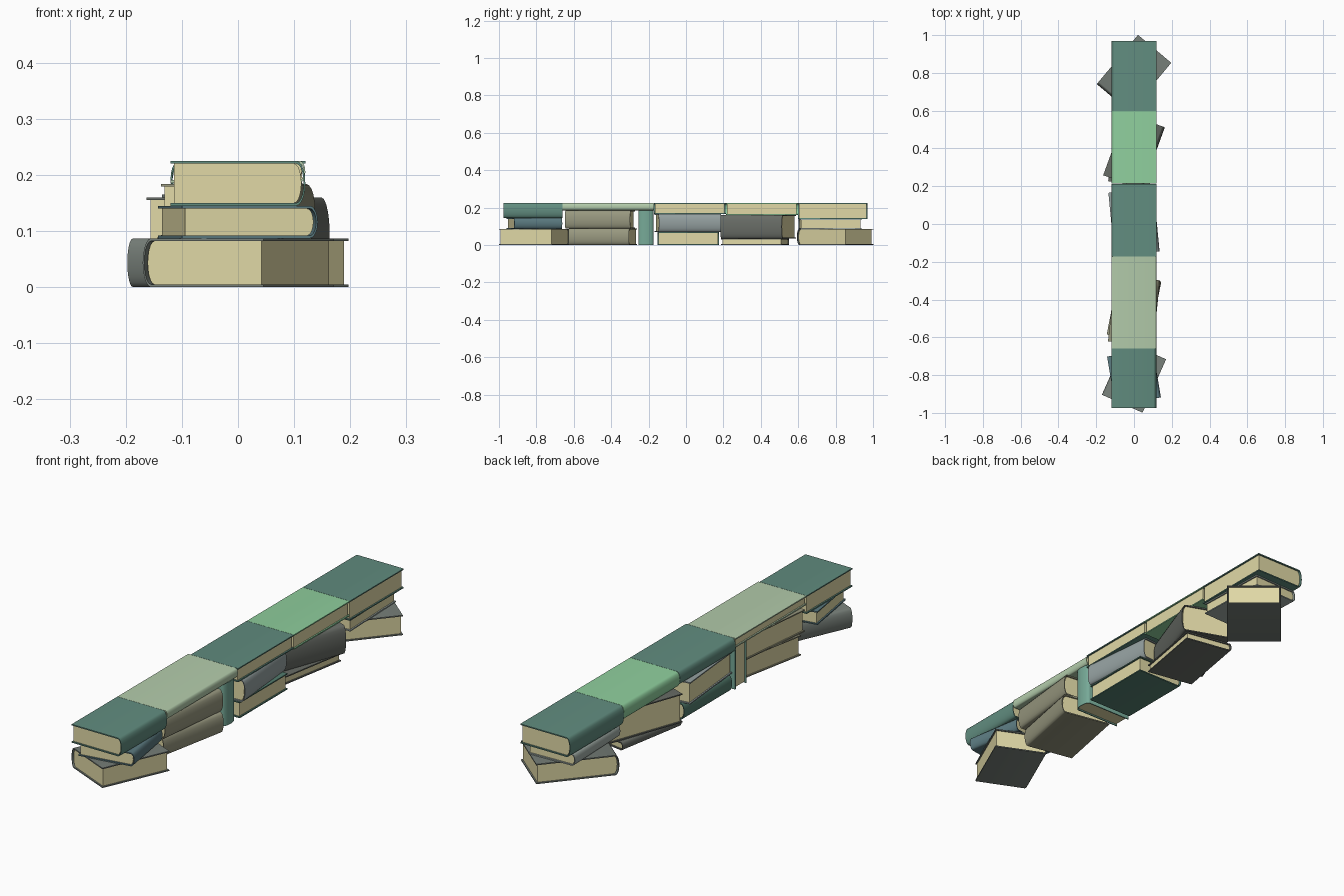
import bpy, bmesh, math

if "Cube" in bpy.data.objects:
    bpy.data.objects.remove(bpy.data.objects["Cube"])

T = 0.005      # cover board thickness
INSET = 0.006  # pages set back from the cover edge
ARC = 10       # segments in a rounded spine


def material(name, rgb):
    m = bpy.data.materials.new(name)
    m.diffuse_color = [(c / 255) ** 2.2 for c in rgb] + [1]
    m.use_nodes = True
    m.node_tree.nodes["Principled BSDF"].inputs["Base Color"].default_value = m.diffuse_color
    return m


MATS = {n: material(n, c) for n, c in {
    "paper": (224, 216, 165), "teal": (97, 139, 126), "sage": (178, 203, 170),
    "green": (142, 206, 156), "slate": (92, 122, 128), "olive": (150, 150, 126),
    "blue_grey": (148, 160, 160), "grey": (118, 126, 120), "dark_grey": (104, 108, 102),
    "sea_green": (118, 168, 150), "deep_green": (84, 124, 110), "pale_grey": (160, 172, 166)}.items()}


def arc(x0, bulge, half):
    """Spine curve from bottom to top, bulging outward in x."""
    pts = []
    for i in range(ARC + 1):
        a = -math.pi / 2 + math.pi * i / ARC
        u = math.sin(a)
        pts.append((x0 + bulge * math.cos(a), half * u))
    return pts


def prism(name, profile, length, side, mat):
    """Extrude an x-z profile along y; side=-1 mirrors it in x."""
    bm = bmesh.new()
    f = bm.faces.new([bm.verts.new((x * side, -length / 2, z)) for x, z in profile])
    r = bmesh.ops.extrude_face_region(bm, geom=[f])
    vs = [v for v in r["geom"] if isinstance(v, bmesh.types.BMVert)]
    bmesh.ops.translate(bm, verts=vs, vec=(0, length, 0))
    bmesh.ops.recalc_face_normals(bm, faces=bm.faces)
    me = bpy.data.meshes.new(name)
    bm.to_mesh(me)
    bm.free()
    me.materials.append(mat)
    ob = bpy.data.objects.new(name, me)
    bpy.context.collection.objects.link(ob)
    for o in bpy.context.selected_objects:
        o.select_set(False)
    ob.select_set(True)
    bpy.context.view_layer.objects.active = ob
    bpy.ops.object.shade_smooth_by_angle(angle=math.radians(35))
    return ob


def book(name, color, width, length, z0, z1, y, rot=0, spine=1, upright=False):
    h, w = (z1 - z0) / 2, width / 2
    bulge = min(0.016, h * 0.5)
    root = w - bulge
    # C-shaped cover: boards plus rounded spine
    outer = [(-w, -h)] + arc(root, bulge, h) + [(-w, h)]
    inner = [(-w, h - T)] + arc(root, bulge - 0.003, h - T)[::-1] + [(-w, -h + T)]
    cover = prism(name + "_cover", outer + inner, length, spine, MATS[color])
    # page block with rounded back
    hp = h - T
    block = [(-w + INSET, -hp)] + arc(root - 0.004, bulge - 0.003, hp) + [(-w + INSET, hp)]
    pages = prism(name + "_pages", block, length - 2 * INSET, spine, MATS["paper"])
    for ob in (cover, pages):
        ob.location = (0, y, (z0 + z1) / 2)
        ob.rotation_euler = (0, 0, math.radians(rot))
        if upright:
            ob.rotation_euler = (math.pi / 2, 0, 0)
            ob.location.z = length / 2


# top row, end to end: name, colour, y range, underside, spine side
for name, col, y0, y1, z0, s in [
        ("top_book_1", "teal", -0.975, -0.66, 0.145, 1),
        ("top_book_2", "sage", -0.659, -0.172, 0.186, 1),
        ("top_book_3", "teal", -0.171, 0.213, 0.165, -1),
        ("top_book_4", "green", 0.214, 0.598, 0.16, -1),
        ("top_book_5", "teal", 0.599, 0.97, 0.14, -1)]:
    book(name, col, 0.24, y1 - y0, z0, 0.225, (y0 + y1) / 2, 0, s)

# twisted books in the supporting stacks
book("stack_1_lower", "grey", 0.235, 0.309, 0, 0.087, -0.81, -23.8, -1)
book("stack_1_upper", "slate", 0.245, 0.26, 0.087, 0.145, -0.81, 9.5, 1)
book("stack_2_lower", "olive", 0.23, 0.33, 0, 0.088, -0.445, -11, 1)
book("stack_2_upper", "olive", 0.24, 0.35, 0.088, 0.184, -0.46, -6, 1)
book("stack_3_lower", "deep_green", 0.23, 0.33, 0, 0.07, 0.012, 0, -1)
book("stack_3_upper", "blue_grey", 0.24, 0.335, 0.07, 0.165, 0.01, 5.5, 1)
book("stack_4_lower", "dark_grey", 0.22, 0.33, 0, 0.035, 0.37, -10, -1)
book("stack_4_upper", "dark_grey", 0.22, 0.35, 0.035, 0.16, 0.385, -20, 1)
book("stack_5_lower", "grey", 0.34, 0.23, 0, 0.087, 0.797, 50, -1)
book("stack_5_upper", "pale_grey", 0.22, 0.33, 0.087, 0.138, 0.77, 2, -1)

# upright book between stacks 2 and 3
book("upright_book", "sea_green", 0.23, 0.186, 0, 0.08, -0.214, 0, 1, True)
